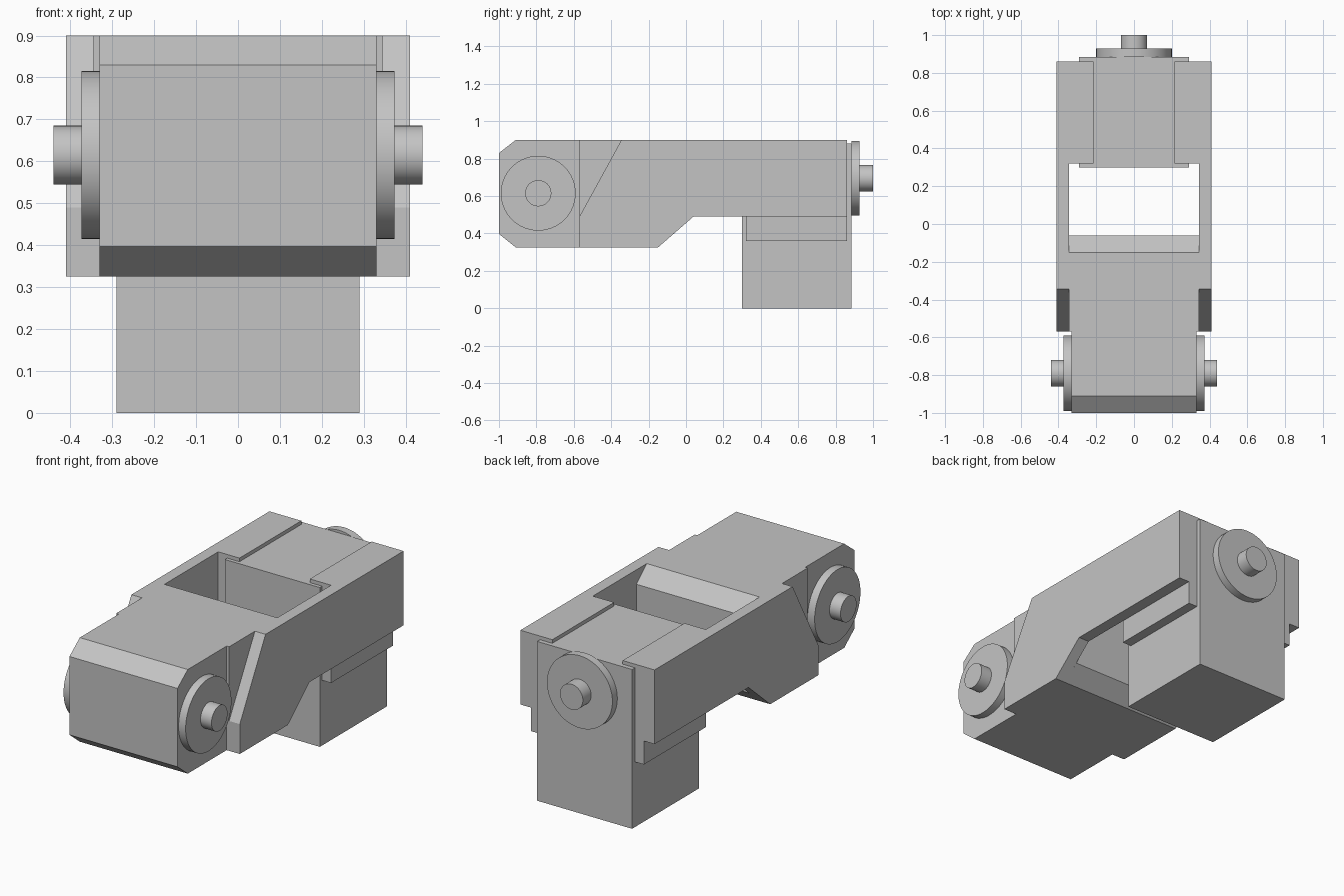
import bpy
import bmesh
from math import radians
from mathutils import Matrix, Vector

cube = bpy.data.objects.get("Cube")
if cube:
    bpy.data.objects.remove(cube, do_unlink=True)

grey = bpy.data.materials.new("plain_grey")
grey.use_nodes = True
COLOUR = (0.55, 0.55, 0.55, 1)
grey.diffuse_color = COLOUR
grey.node_tree.nodes["Principled BSDF"].inputs["Base Color"].default_value = COLOUR


def finish(name, bm):
    bmesh.ops.recalc_face_normals(bm, faces=bm.faces)
    mesh = bpy.data.meshes.new(name)
    bm.to_mesh(mesh)
    bm.free()
    mesh.materials.append(grey)
    obj = bpy.data.objects.new(name, mesh)
    bpy.context.collection.objects.link(obj)
    return obj


def prism(name, profile, start, end, axis="x"):
    """Extrude a (y, z) profile along x, or an (x, z) profile along y."""
    bm = bmesh.new()
    if axis == "x":
        points, move = [(start, a, b) for a, b in profile], (end - start, 0, 0)
    else:
        points, move = [(a, start, b) for a, b in profile], (0, end - start, 0)
    face = bm.faces.new([bm.verts.new(p) for p in points])
    ext = bmesh.ops.extrude_face_region(bm, geom=[face], use_keep_orig=True)
    verts = [v for v in ext["geom"] if isinstance(v, bmesh.types.BMVert)]
    bmesh.ops.translate(bm, verts=verts, vec=move)
    return finish(name, bm)


def disc(name, base, direction, radius, depth):
    """Round disc standing on base and pointing along direction."""
    direction = Vector(direction)
    place = Matrix.Translation(Vector(base) + direction * depth / 2)
    turn = direction.to_track_quat("Z", "Y").to_matrix().to_4x4()
    bm = bmesh.new()
    bmesh.ops.create_cone(bm, cap_ends=True, segments=64, radius1=radius,
                          radius2=radius, depth=depth, matrix=place @ turn)
    obj = finish(name, bm)
    bpy.ops.object.select_all(action="DESELECT")
    obj.select_set(True)
    bpy.context.view_layer.objects.active = obj
    bpy.ops.object.shade_smooth_by_angle(angle=radians(30))
    return obj


def join_solid(base, parts):
    """Union the parts into base and remove the leftovers."""
    bpy.context.view_layer.objects.active = base
    for part in parts:
        mod = base.modifiers.new("union", "BOOLEAN")
        mod.operation, mod.solver, mod.object = "UNION", "EXACT", part
        bpy.ops.object.modifier_apply(modifier=mod.name)
        bpy.data.objects.remove(part, do_unlink=True)
    bm = bmesh.new()
    bm.from_mesh(base.data)
    bmesh.ops.remove_doubles(bm, verts=bm.verts, dist=0.0001)
    bmesh.ops.dissolve_limit(bm, angle_limit=radians(1), verts=bm.verts, edges=bm.edges)
    bm.to_mesh(base.data)
    bm.free()


BOTTOM, TOP, BELLY = 0.325, 0.9, 0.49
STEP = -0.57          # where the narrow head meets the wide body
INNER, OUTER = 0.345, 0.41

# Middle of the body, with the bevelled edge of the opening
body = prism("body", [(STEP, BOTTOM), (-0.15, BOTTOM), (-0.06, 0.403),
                      (-0.06, 0.82), (-0.15, TOP), (STEP, TOP)], -INNER, INNER)

# Chamfered head
head = prism("head", [(STEP, BOTTOM), (STEP, TOP), (-0.91, TOP), (-1, 0.83),
                      (-1, 0.397), (-0.91, BOTTOM)], -0.33, 0.33)

# Side walls and the rails that clasp the rear block
wall = [(STEP, BOTTOM), (-0.15, BOTTOM), (0.04, BELLY), (0.86, BELLY),
        (0.86, TOP), (-0.345, TOP), (STEP, BELLY)]
rail = [(0.29, 0.36), (INNER, 0.36), (INNER, TOP), (0.215, TOP),
        (0.215, 0.88), (0.29, 0.88)]
parts = [head]
for s in (-1, 1):
    parts.append(prism("side_wall", wall, s * INNER, s * OUTER))
    parts.append(prism("rail", [(s * x, z) for x, z in rail], 0.32, 0.86, "y"))
join_solid(body, parts)

# Rear block hanging below the body
prism("rear_block", [(0.3, 0), (0.885, 0), (0.885, 0.88), (0.3, 0.88)], -0.29, 0.29)

# Pivot discs and pins: both sides of the head, and the back
for label, base, way, reach in (("left", (0.33, -0.79, 0.615), (1, 0, 0), 0.11),
                                ("right", (-0.33, -0.79, 0.615), (-1, 0, 0), 0.11),
                                ("back", (0, 0.885, 0.695), (0, 1, 0), 0.115)):
    disc(label + "_disc", base, way, 0.2, 0.043)
    disc(label + "_pin", base, way, 0.07, reach)
